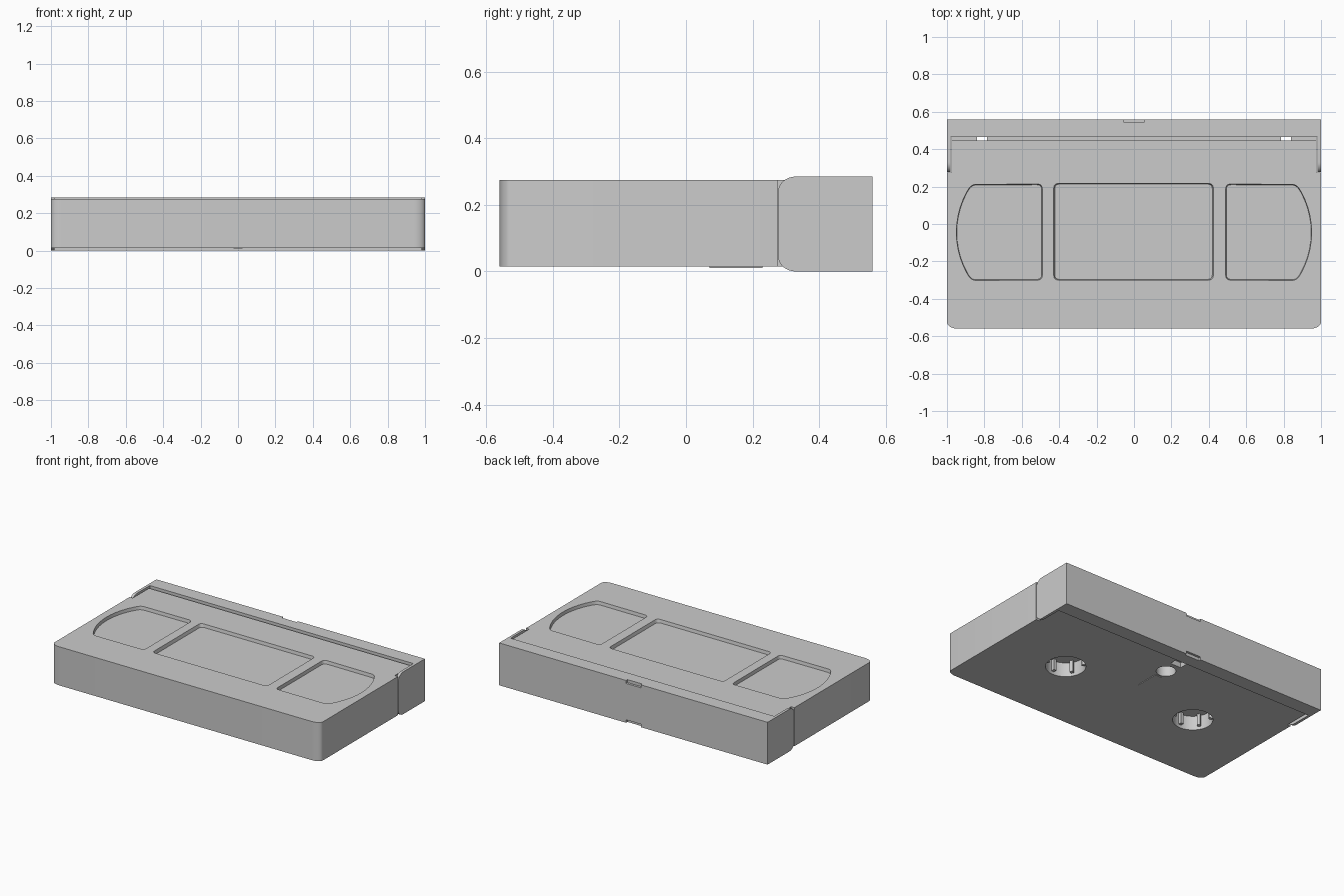
import bpy, bmesh, math
from mathutils import Vector

if "Cube" in bpy.data.objects:
    bpy.data.objects.remove(bpy.data.objects["Cube"])

REEL_X, REEL_Y = 0.5, -0.045
BOT, TOP = 0.015, 0.275


def prism(name, pts, lo, hi, axis='Z', taper=1.0):
    """Extrude a 2D outline along Z (pts = x,y) or X (pts = y,z)."""
    cx = sum(p[0] for p in pts) / len(pts)
    cy = sum(p[1] for p in pts) / len(pts)

    def place(p, h, s):
        a, b = cx + (p[0] - cx) * s, cy + (p[1] - cy) * s
        return (a, b, h) if axis == 'Z' else (h, a, b)
    bm = bmesh.new()
    low = [bm.verts.new(place(p, lo, taper)) for p in pts]
    high = [bm.verts.new(place(p, hi, 1)) for p in pts]
    bm.faces.new(low)
    bm.faces.new(high)
    n = len(pts)
    for i in range(n):
        bm.faces.new((low[i], low[(i + 1) % n], high[(i + 1) % n], high[i]))
    bmesh.ops.recalc_face_normals(bm, faces=bm.faces)
    me = bpy.data.meshes.new(name)
    bm.to_mesh(me)
    bm.free()
    ob = bpy.data.objects.new(name, me)
    bpy.context.collection.objects.link(ob)
    return ob


def box(name, x0, x1, y0, y1, z0, z1):
    return prism(name, [(x0, y0), (x1, y0), (x1, y1), (x0, y1)], z0, z1)


def arc(cx, cy, rx, ry, a0, a1, n):
    return [(cx + rx * math.cos(math.radians(a0 + (a1 - a0) * i / n)),
             cy + ry * math.sin(math.radians(a0 + (a1 - a0) * i / n))) for i in range(n + 1)]


def rounded(pts, r, corners, n=4):
    """Round the listed corner indices of an outline."""
    out = []
    for i, p in enumerate(pts):
        if i not in corners:
            out.append(p)
            continue
        v = Vector(p)
        a = v + (Vector(pts[i - 1]) - v).normalized() * r
        b = v + (Vector(pts[(i + 1) % len(pts)]) - v).normalized() * r
        for k in range(n + 1):
            t = k / n
            out.append(tuple(a * (1 - t) ** 2 + v * 2 * t * (1 - t) + b * t * t))
    return out


def cut(ob, cutters):
    bpy.context.view_layer.objects.active = ob
    for c in cutters:
        m = ob.modifiers.new("cut", 'BOOLEAN')
        m.operation, m.solver, m.object = 'DIFFERENCE', 'EXACT', c
        bpy.ops.object.modifier_apply(modifier=m.name)
        bpy.data.objects.remove(c)


def smooth(ob):
    bpy.ops.object.select_all(action='DESELECT')
    ob.select_set(True)
    bpy.context.view_layer.objects.active = ob
    bpy.ops.object.shade_smooth_by_angle(angle=math.radians(30))


# Main shell: rounded front corners, narrower where the lid arms sit
outline = (arc(-0.94, -0.525, 0.06, 0.035, 180, 270, 8)
           + arc(0.94, -0.525, 0.06, 0.035, 270, 360, 8)
           + [(1, 0.275), (0.976, 0.275), (0.976, 0.447), (-0.976, 0.447),
              (-0.976, 0.275), (-1, 0.275)])
shell = prism("cassette_shell", outline, BOT, TOP)

# Recessed windows and label panel on top
cutters = []
mid = rounded([(-0.43, -0.3), (0.425, -0.3), (0.425, 0.217), (-0.43, 0.217)], 0.025, range(4))
cutters.append(prism("label_cutter", mid, 0.253, 0.278, taper=0.985))
half = math.degrees(math.asin(0.257 / 0.45))
for s in (-1, 1):
    curve = arc(REEL_X, REEL_Y, 0.45, 0.45, -half, half, 12)
    side = [(0.49, -0.3)] + curve + [(0.49, 0.214)]
    side = rounded(side, 0.025, (0, 1, len(side) - 2, len(side) - 1))
    cutters.append(prism("window_cutter", [(s * x, y) for x, y in side], 0.253, 0.278, taper=0.985))
    # Reel openings underneath
    cutters.append(prism("reel_cutter", arc(s * REEL_X, REEL_Y, 0.122, 0.122, 0, 348.75, 31), -0.02, 0.11))

# Sensor hole and release notch underneath
cutters.append(prism("sensor_cutter", arc(0, 0.3, 0.06, 0.06, 0, 345, 23), -0.02, 0.12))
cutters.append(box("release_cutter", -0.04, 0.04, 0.39, 0.5, -0.02, 0.05))
cut(shell, cutters)
smooth(shell)

# Drive teeth inside the reel openings
for s in (-1, 1):
    for i in range(6):
        tooth = box("reel_tooth", 0.098, 0.13, -0.01, 0.01, 0.035, 0.115)
        tooth.location = (s * REEL_X, REEL_Y, 0)
        tooth.rotation_euler.z = math.radians(60 * i + 30)

# Sunken ledge between shell and lid, leaving two small through slots
for name, a, b in (("ledge_left", -0.976, -0.84), ("ledge_middle", -0.785, 0.785),
                   ("ledge_right", 0.84, 0.976)):
    box(name, a, b, 0.44, 0.47, 0.03, 0.24)

# Small raised rib underneath
box("bottom_rib", -0.025, 0.025, 0.07, 0.23, 0.011, 0.02)

# Tape lid with side arms and finger notches at the back
lid = box("tape_lid", -1, 1, 0.464, 0.56, 0, 0.285)
cut(lid, [box("notch_cutter", -0.055, 0.055, 0.545, 0.6, z0, z1)
          for z0, z1 in ((-0.02, 0.02), (0.265, 0.3))])
arm = (arc(0.33, 0.24, 0.053, 0.045, 180, 90, 8) + [(0.464, 0.285), (0.464, 0)]
       + arc(0.33, 0.045, 0.053, 0.045, 270, 180, 8))
for name, x0, x1 in (("lid_arm_left", -1, -0.982), ("lid_arm_right", 0.982, 1)):
    smooth(prism(name, arm, x0, x1, axis='X'))
